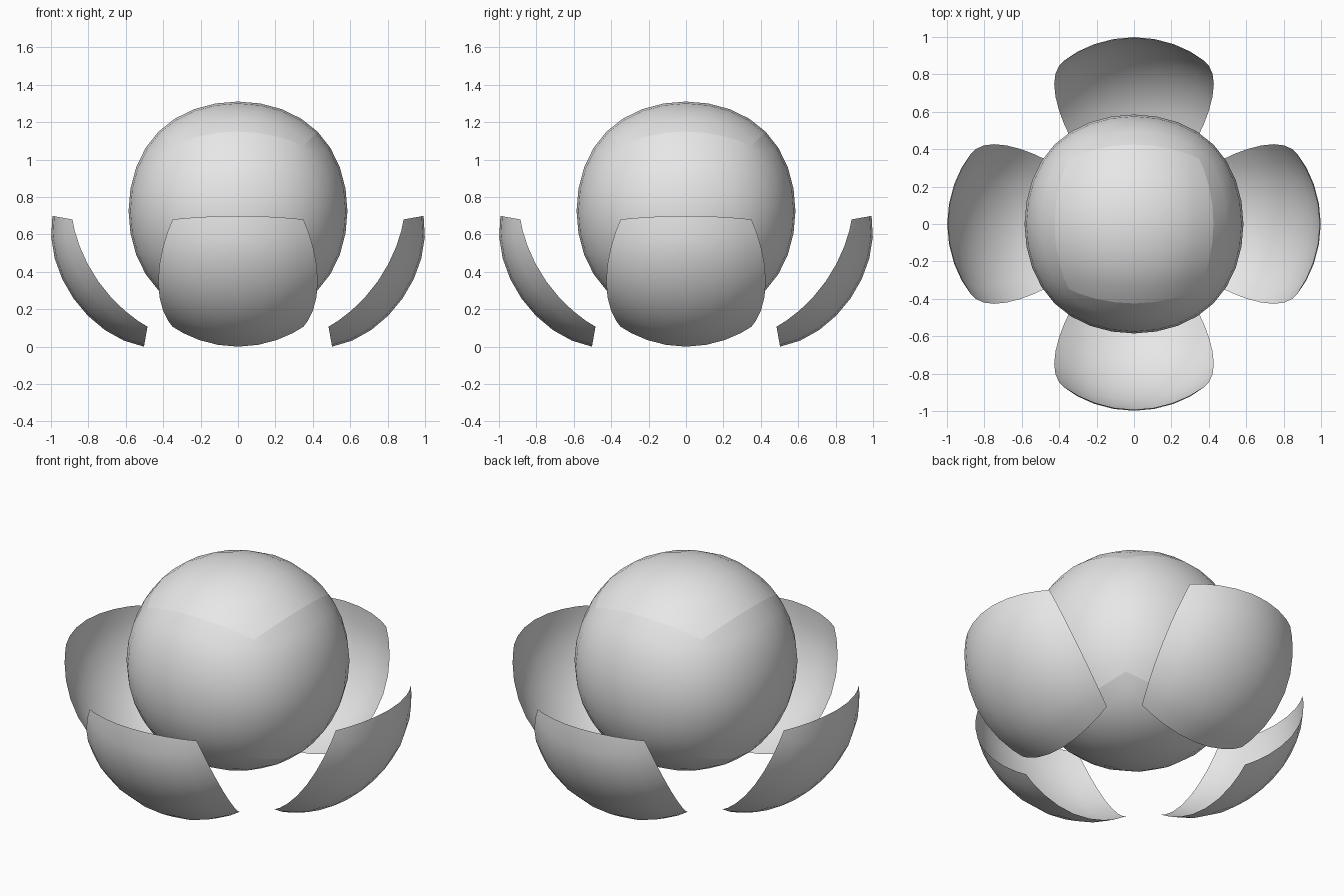
import bpy
import bmesh
from math import radians
from mathutils import Matrix

default_cube = bpy.data.objects.get("Cube")
if default_cube:
    bpy.data.objects.remove(default_cube, do_unlink=True)

clay = bpy.data.materials.new("light_grey")
clay.use_nodes = True
clay.diffuse_color = (0.8, 0.8, 0.8, 1)
clay.node_tree.nodes["Principled BSDF"].inputs["Base Color"].default_value = (0.8, 0.8, 0.8, 1)


def rounded_cube(half):
    """Return a bmesh of a cube smoothed into a near-sphere."""
    mesh = bpy.data.meshes.new("rounded_cube")
    bm = bmesh.new()
    bmesh.ops.create_cube(bm, size=2 * half)
    bm.to_mesh(mesh)
    bm.free()
    helper = bpy.data.objects.new("rounded_cube", mesh)
    bpy.context.collection.objects.link(helper)
    subdivide = helper.modifiers.new("subdivide", 'SUBSURF')
    subdivide.levels = 3
    graph = bpy.context.evaluated_depsgraph_get()
    bm = bmesh.new()
    bm.from_object(helper, graph)
    bpy.data.objects.remove(helper, do_unlink=True)
    bpy.data.meshes.remove(mesh)
    return bm


def finish(bm, name):
    for face in bm.faces:
        face.smooth = True
    mesh = bpy.data.meshes.new(name)
    bm.to_mesh(mesh)
    bm.free()
    mesh.materials.append(clay)
    obj = bpy.data.objects.new(name, mesh)
    bpy.context.collection.objects.link(obj)


def on_cap(face):
    c = face.calc_center_median()
    return abs(c.z) > max(abs(c.x), abs(c.y))


# Core ball, with seams around its top and bottom caps
bm = rounded_cube(0.697)
seams = [e for e in bm.edges if len({on_cap(f) for f in e.link_faces}) == 2]
bmesh.ops.split_edges(bm, edges=seams)
bm.transform(Matrix.Translation((0, 0, 0.725)))
finish(bm, "core_ball")

# Four thin petals: one side of the rounded cube, tilted down and moved out
for i, side in enumerate(("left", "back", "right", "front")):
    bm = rounded_cube(0.7)
    others = []
    for face in bm.faces:
        c = face.calc_center_median()
        if c.x < max(abs(c.y), abs(c.z)):
            others.append(face)
    bmesh.ops.delete(bm, geom=others, context='FACES')
    bm.transform(Matrix.Rotation(radians(90 * i), 4, 'Z')
                 @ Matrix.Translation((0.398, 0, 0.594))
                 @ Matrix.Rotation(radians(35), 4, 'Y'))
    finish(bm, side + "_petal")
